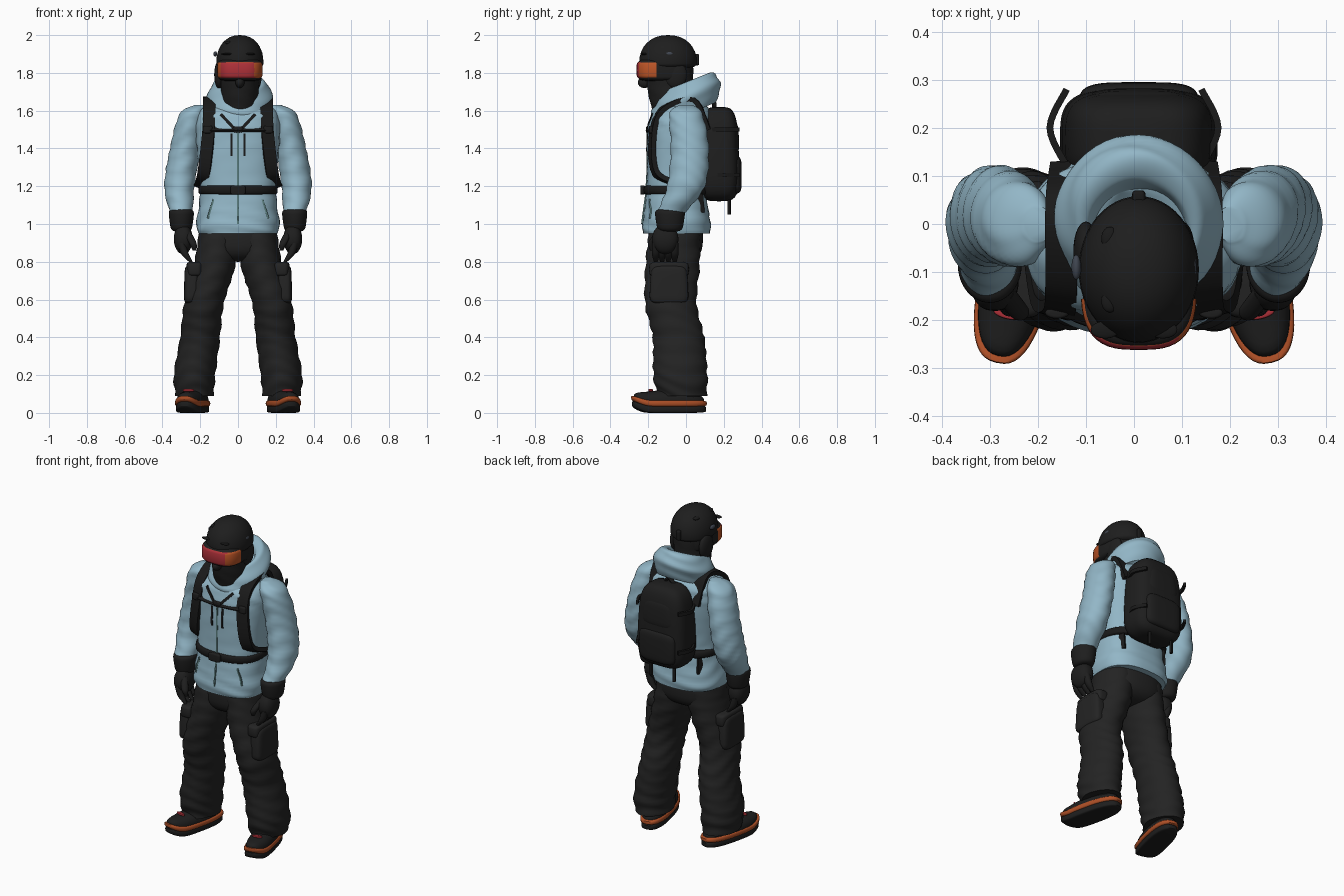
import bpy, bmesh, math
from mathutils import Vector, Matrix
from mathutils.bvhtree import BVHTree

cube = bpy.data.objects.get("Cube")
if cube:
    bpy.data.objects.remove(cube, do_unlink=True)


def material(name, red, green, blue):
    mat = bpy.data.materials.new(name)
    mat.use_nodes = True
    mat.diffuse_color = (red, green, blue, 1)
    shader = next(node for node in mat.node_tree.nodes if node.type == 'BSDF_PRINCIPLED')
    shader.inputs["Base Color"].default_value = (red, green, blue, 1)
    return mat


BLUE = material("jacket blue", .29, .47, .57)
SEAM = material("seam blue", .1, .2, .2)
PANTS = material("trouser charcoal", .017, .017, .017)
SHELL = material("shell black", .013, .013, .013)
STRAP = material("webbing black", .01, .01, .01)
GREY = material("vent grey", .05, .06, .08)
SOLE = material("sole orange", .43, .08, .02)
RED = material("lens red", .42, .03, .04)
AMBER = material("lens amber", .5, .09, .02)


def skin(name, loops, mat):
    """Join equal loops of points into a capped, smooth-shaded body."""
    count = len(loops[0])
    verts = [point for loop in loops for point in loop]
    faces = [(row + i, row + (i + 1) % count, row + count + (i + 1) % count, row + count + i)
             for row in range(0, len(verts) - count, count) for i in range(count)]
    faces += [tuple(range(count)), tuple(range(len(verts) - count, len(verts)))]
    mesh = bpy.data.meshes.new(name)
    mesh.from_pydata(verts, [], faces)
    bm = bmesh.new()
    bm.from_mesh(mesh)
    bmesh.ops.recalc_face_normals(bm, faces=bm.faces)
    bm.to_mesh(mesh)
    bm.free()
    mesh.materials.append(mat)
    mesh.shade_smooth()
    mesh.set_sharp_from_angle(angle=math.radians(45))
    obj = bpy.data.objects.new(name, mesh)
    bpy.context.collection.objects.link(obj)
    return obj


def spline(points, steps):
    """Smooth curve through points of any dimension."""
    pts = [Vector(point) for point in points]
    pts = [pts[0], *pts, pts[-1]]
    curve = []
    for before, start, end, after in zip(pts, pts[1:], pts[2:], pts[3:]):
        for step in range(steps):
            t = step / steps
            leave, arrive = (end - before) / 2, (after - start) / 2
            blend = t * t * (3 - 2 * t)
            curve.append(start.lerp(end, blend) + leave * t * (1 - t) ** 2 - arrive * t * t * (1 - t))
    return curve + [pts[-1]]


def bulge(value, power):
    return math.copysign(abs(value) ** (2 / power), value)


def ring(centre, wide, deep, power=2, fold=0, tilt=0, count=48):
    """Superellipse outline with optional cloth creases and tilt."""
    x, y, z = centre
    loop = []
    for i in range(count):
        angle = math.tau * i / count
        cos, sin = math.cos(angle), math.sin(angle)
        crease = 1 + fold * math.sin(75 * z + 3 * sin + 2 * math.sin(2 * angle + 9 * z))
        dx = bulge(cos, power) * wide * crease
        dy = bulge(sin, power) * deep * crease
        loop.append((x + dx, y + dy, z + tilt * dy))
    return loop


def limb(name, path, mat, depth=1.0, depth_end=None, side=1, **style):
    """Soft form along a path of x, y, z and half width."""
    curve = spline(path, 8)
    last = depth if depth_end is None else depth_end
    loops = []
    for i, (x, y, z, wide) in enumerate(curve):
        deep = wide * (depth + (last - depth) * i / len(curve))
        loops.append(ring((side * x, y, z), wide, deep, **style))
    return skin(name, loops, mat)


def solid(name, centre, half, mat, power=2, crown=2, taper=0, floor=1, side=1):
    """Rounded form from ball to box; floor shortens its lower half."""
    x, y, z = centre
    wide, deep, tall = half
    loops = []
    steps = 16
    for i in range(steps + 1):
        angle = math.pi * i / steps
        height = bulge(-math.cos(angle), crown)
        radius = max(bulge(math.sin(angle), crown), .01) * (1 + taper * height)
        rise = height * tall * (floor if height < 0 else 1)
        loops.append(ring((side * x, y, z + rise), wide * radius, deep * radius, power))
    return skin(name, loops, mat)


def ribbon(name, points, width, thick, mat, centre=(0, 0, 1.3), side=1, surface=None):
    """Flat strap whose broad face points away from the centre, or lies on a surface."""
    path = spline([(side * x, y, z) for x, y, z in points], 6)
    middle = Vector((side * centre[0], centre[1], centre[2]))
    forward = Vector((0, -1, 0))
    if surface:
        for point in path:
            hit = surface.ray_cast(Vector((point.x, -1, point.z)), -forward)[0]
            point.y = hit.y
    loops = []
    for i, point in enumerate(path):
        along = (path[min(i + 1, len(path) - 1)] - path[max(i - 1, 0)]).normalized()
        out = forward if surface else point - middle
        out = (out - along * out.dot(along)).normalized() * thick / 2
        across = along.cross(out).normalized() * width / 2
        loops.append([point + out + across, point + out - across,
                      point - out - across, point - out + across])
    return skin(name, loops, mat)


# Jacket body and hood
jacket = limb("jacket_body", [(0, -.05, .95, .21), (0, -.05, 1, .22), (0, -.05, 1.2, .2),
                              (0, -.03, 1.5, .225), (0, -.02, 1.6, .2), (0, 0, 1.67, .1)],
              BLUE, depth=.85, depth_end=.7, power=2.5, fold=.015)
limb("jacket_hood", [(.01, 0, 1.58, .15), (.01, 0, 1.66, .175), (.01, 0, 1.74, .14),
                     (.01, -.02, 1.74, .11), (.01, -.03, 1.7, .1)],
     BLUE, depth=1.05, fold=.02, tilt=.4)
chest = BVHTree.FromPolygons([vert.co for vert in jacket.data.vertices],
                             [tuple(face.vertices) for face in jacket.data.polygons])
ribbon("front_zip", [(0, 0, 1), (0, 0, 1.5)], .008, .009, SEAM, surface=chest)

for side, tag in ((1, "left_"), (-1, "right_")):
    # Zips and drawcord on the jacket front
    ribbon(tag + "chest_zip", [(.035, 0, 1.36), (.035, 0, 1.48)], .012, .009, STRAP,
           side=side, surface=chest)
    ribbon(tag + "collar_cord", [(.09, 0, 1.58), (.015, 0, 1.5)], .016, .009, STRAP,
           side=side, surface=chest)
    ribbon(tag + "pocket_zip", [(.13, 0, 1.13), (.16, 0, 1.03)], .01, .009, SEAM,
           side=side, surface=chest)

    # Sleeve
    limb(tag + "sleeve", [(.2, 0, 1.63, .03), (.24, 0, 1.58, .07), (.28, .02, 1.4, .08),
                          (.31, 0, 1.2, .08), (.3, -.08, 1.06, .06)],
         BLUE, depth=1.25, fold=.035, side=side)

    # Glove with cuff, palm, fingers and thumb
    solid(tag + "glove_cuff", (.3, -.085, 1.02), (.063, .075, .06), SHELL,
          crown=5, taper=.12, side=side)
    solid(tag + "glove_palm", (.29, -.11, .92), (.05, .07, .08), SHELL, power=2.5, side=side)
    for finger in range(4):
        y = -.16 + finger / 30
        limb(tag + "finger", [(.3, y, .9, .02), (.28, y, .84, .02), (.25, y, .8, .01)],
             SHELL, side=side, count=16)
    limb(tag + "thumb", [(.27, -.14, .96, .02), (.24, -.18, .9, .02), (.23, -.18, .86, .01)],
         SHELL, side=side, count=16)

    # Trouser leg and cargo pocket
    limb(tag + "trouser_leg", [(.1, -.06, 1, .1), (.12, -.07, .8, .11), (.18, -.08, .58, .105),
                               (.2, -.04, .4, .105), (.23, -.03, .2, .11), (.23, -.02, .09, .1)],
         PANTS, depth=1.3, fold=.035, side=side)
    solid(tag + "cargo_pocket", (.245, -.09, .68), (.04, .1, .1), PANTS,
          power=4, crown=6, taper=-.06, side=side)
    solid(tag + "pocket_flap", (.23, -.09, .76), (.043, .105, .04), PANTS,
          power=4, crown=5, side=side)

    # Boot, shaped straight and then turned outward with a raised toe
    boot = [solid(tag + "boot_tread", (0, 0, .02), (.07, .2, .02), SHELL, power=2.6, crown=6),
            solid(tag + "boot_sole", (0, 0, .05), (.076, .204, .02), SOLE, power=2.6, crown=4),
            solid(tag + "boot_toe", (0, 0, .06), (.07, .19, .06), SHELL, power=2.4, crown=2.4),
            solid(tag + "boot_shaft", (0, .06, .12), (.065, .12, .09), SHELL, power=2.4),
            solid(tag + "boot_lace", (0, -.1, .12), (.03, .01, .007), RED, crown=4)]
    turn = Matrix.Translation((side * .24, -.09, 0)) @ Matrix.Rotation(side * math.radians(13), 4, 'Z')
    for part in boot:
        for vert in part.data.vertices:
            vert.co.z += 3 * max(0, -.1 - vert.co.y) ** 2
        part.data.transform(turn)

    # Pack harness and pack straps
    ribbon(tag + "shoulder_strap", [(.14, .12, 1.5), (.15, .04, 1.66), (.15, -.12, 1.61),
                                    (.155, -.175, 1.48), (.18, -.16, 1.27), (.2, -.02, 1.2)],
           .066, .026, STRAP, centre=(.12, -.02, 1.4), side=side)
    solid(tag + "harness_buckle", (.16, -.185, 1.5), (.025, .012, .02), SHELL, crown=5, side=side)
    ribbon(tag + "belt_tail", [(.15, .07, 1.18), (.15, .08, 1.06)], .035, .014, STRAP, side=side)
    for height in (1.26, 1.5):
        ribbon(tag + "pack_strap", [(.14, .12, height), (.175, .2, height), (.14, .28, height)],
               .022, .014, STRAP, centre=(0, .15, height), side=side)
    ribbon(tag + "pack_pull", [(.08, .23, 1.15), (.08, .23, 1.05)], .016, .014, STRAP, side=side)

    # Helmet ear pad and vents
    solid(tag + "ear_pad", (.1, -.055, 1.79), (.026, .06, .075), SHELL, side=side)
    solid(tag + "front_vent", (.06, -.22, 1.9), (.03, .018, .006), STRAP, side=side)
    solid(tag + "side_vent", (.12, -.09, 1.9), (.01, .026, .014), GREY, side=side)
    for y in (-.16, -.03):
        solid(tag + "top_vent", (.05, y, 1.96), (.018, .024, .01), STRAP, side=side)

# Trouser seat
solid("trouser_seat", (0, -.055, .93), (.2, .145, .13), PANTS, power=2.4, crown=3)

# Waist belt and chest strap
solid("waist_belt", (0, -.045, 1.18), (.21, .18, .027), STRAP, power=2.5, crown=6)
solid("belt_buckle", (0, -.23, 1.18), (.04, .012, .025), SHELL, power=4, crown=5)
ribbon("chest_strap", [(-.16, -.18, 1.5), (0, -.2, 1.5), (.16, -.18, 1.5)], .028, .012, STRAP)
solid("chest_buckle", (0, -.2, 1.5), (.025, .012, .017), SHELL, power=4, crown=5)

# Backpack
solid("pack_body", (.01, .175, 1.37), (.16, .105, .25), SHELL, power=3.5, crown=4, taper=-.08)
solid("pack_lower_pocket", (.01, .24, 1.26), (.125, .055, .1), SHELL, power=4, crown=5)
solid("pack_upper_pocket", (.01, .225, 1.46), (.11, .055, .09), SHELL, power=4, crown=4, taper=-.1)
ribbon("pack_handle", [(-.03, .15, 1.6), (.01, .15, 1.64), (.05, .15, 1.6)], .022, .012, STRAP)

# Head covering, helmet and rear strap clip
limb("balaclava", [(.01, -.05, 1.58, .1), (.01, -.08, 1.7, .1), (.01, -.09, 1.85, .105)],
     SHELL, depth=1.22, fold=.01)
solid("nose_cover", (.01, -.22, 1.75), (.024, .035, .03), SHELL)
solid("helmet", (.01, -.095, 1.85), (.125, .153, .15), SHELL, crown=2.2, floor=.25)
solid("strap_clip", (.01, .055, 1.87), (.014, .015, .03), STRAP, power=4, crown=5)

# Goggles: frame and curved lens with amber edges
solid("goggle_frame", (.01, -.12, 1.815), (.117, .136, .058), SHELL, power=3, crown=6)
lens = solid("goggle_lens", (.01, -.12, 1.815), (.121, .142, .05), RED, power=3, crown=6)
lens.data.materials.append(AMBER)
bm = bmesh.new()
bm.from_mesh(lens.data)
bmesh.ops.delete(bm, geom=[face for face in bm.faces if face.calc_center_median().y > -.165],
                 context='FACES')
for face in bm.faces:
    middle = face.calc_center_median()
    face.material_index = int(abs(middle.x) > .09 or middle.z > 1.855)
bm.to_mesh(lens.data)
bm.free()
